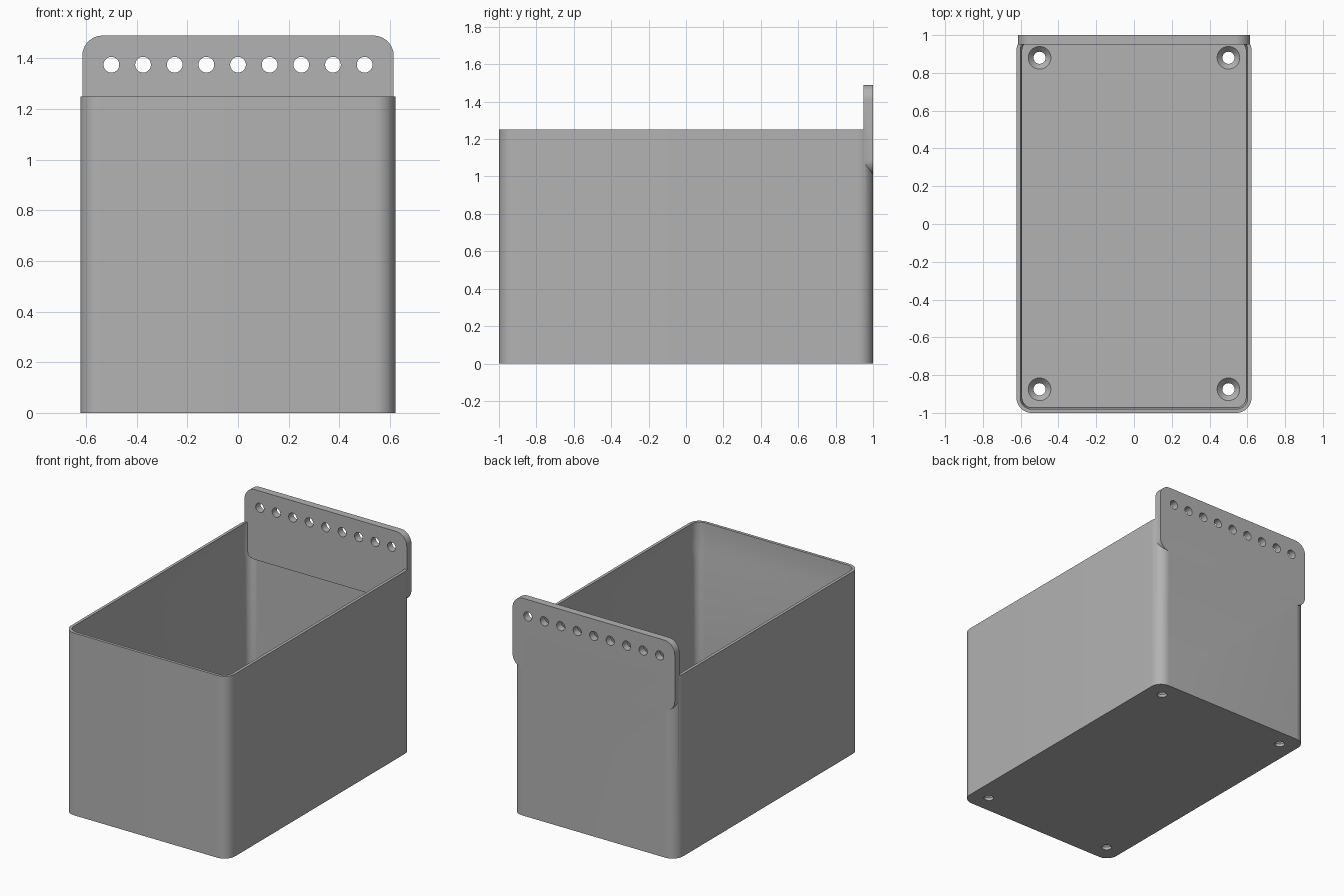
import bpy, bmesh, math
from mathutils import Matrix

cube = bpy.data.objects.get("Cube")
if cube:
    bpy.data.objects.remove(cube, do_unlink=True)

grey = bpy.data.materials.new("plain grey")
grey.use_nodes = True
GREY = (0.45, 0.45, 0.45, 1)
grey.diffuse_color = GREY
grey.node_tree.nodes["Principled BSDF"].inputs["Base Color"].default_value = GREY


def rounded_rect(hx, hy, r, steps=12):
    """Outline of a rectangle with rounded corners, counter-clockwise."""
    pts = []
    for q, (sx, sy) in enumerate([(1, 1), (-1, 1), (-1, -1), (1, -1)]):
        for i in range(steps + 1):
            a = math.pi / 2 * (q + i / steps)
            pts.append((sx * (hx - r) + r * math.cos(a), sy * (hy - r) + r * math.sin(a)))
    return pts


def circle(r, n=40):
    return [(r * math.cos(2 * math.pi * i / n), r * math.sin(2 * math.pi * i / n)) for i in range(n)]


def loft(name, layers, matrices=(Matrix(),)):
    """Closed skin through (outline, z) layers, once per placement matrix."""
    bm = bmesh.new()
    for m in matrices:
        rings = [[bm.verts.new(m @ Matrix.Translation((x, y, z)).translation) for x, y in pts]
                 for pts, z in layers]
        n = len(rings[0])
        for a, b in zip(rings, rings[1:]):
            for i in range(n):
                j = (i + 1) % n
                bm.faces.new((a[i], a[j], b[j], b[i]))
        bm.faces.new(rings[0][::-1])
        bm.faces.new(rings[-1])
    bmesh.ops.recalc_face_normals(bm, faces=bm.faces)
    me = bpy.data.meshes.new(name)
    bm.to_mesh(me)
    bm.free()
    me.materials.append(grey)
    ob = bpy.data.objects.new(name, me)
    bpy.context.collection.objects.link(ob)
    return ob


def boolean(target, tool, operation):
    mod = target.modifiers.new(tool.name, "BOOLEAN")
    mod.object, mod.operation, mod.solver = tool, operation, "EXACT"
    bpy.context.view_layer.objects.active = target
    bpy.ops.object.modifier_apply(modifier=mod.name)
    bpy.data.objects.remove(tool, do_unlink=True)


# Bin body: outer wall, thin rim, slight step in the inner wall, floor
HX, HY, R, TOP, FLOOR = 0.622, 1.0, 0.08, 1.25, 0.05


def wall(inset):
    return rounded_rect(HX - inset, HY - inset, R - inset)


bin_body = loft("storage_bin", [
    (wall(0), 0), (wall(0), TOP), (wall(0.02), TOP),
    (wall(0.02), 1.06), (wall(0.03), 1.01), (wall(0.03), FLOOR)])

# Hanging plate along the back, standing upright
upright = Matrix.Translation((0, HY, 1.25)) @ Matrix.Rotation(math.pi / 2, 4, "X")
plate = loft("hanging_plate", [(rounded_rect(0.615, 0.24, R), 0), (rounded_rect(0.615, 0.24, R), 0.05)],
             [upright])
boolean(bin_body, plate, "UNION")

# Row of round holes through the plate
row = [Matrix.Translation((0.125 * i, 1.1, 1.375)) @ Matrix.Rotation(math.pi / 2, 4, "X")
       for i in range(-4, 5)]
boolean(bin_body, loft("plate_holes", [(circle(0.031), 0), (circle(0.031), 0.25)], row), "DIFFERENCE")

# Countersunk screw holes in the floor corners
corners = [Matrix.Translation((x, y, 0)) for x in (-0.5, 0.5) for y in (-0.875, 0.88)]
screw = [(circle(0.032), -0.1), (circle(0.032), 0.02), (circle(0.06), FLOOR), (circle(0.06), FLOOR + 0.05)]
boolean(bin_body, loft("screw_holes", screw, corners), "DIFFERENCE")

bpy.ops.object.select_all(action="DESELECT")
bin_body.select_set(True)
bpy.context.view_layer.objects.active = bin_body
bpy.ops.object.shade_smooth_by_angle(angle=math.radians(30))
